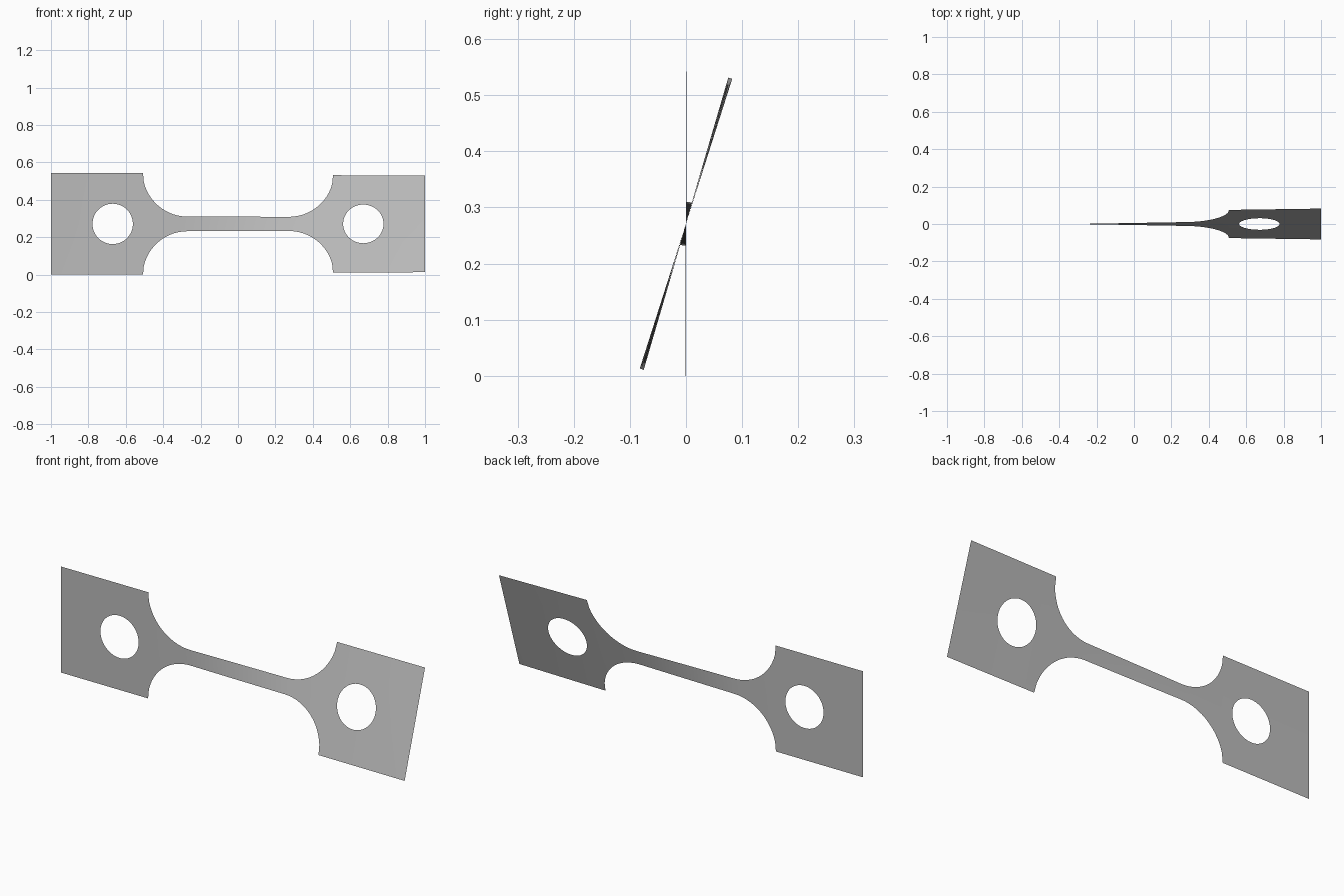
import bpy, bmesh
from math import sin, cos, pi, radians, sqrt, asin

if "Cube" in bpy.data.objects:
    bpy.data.objects.remove(bpy.data.objects["Cube"])

MID = 0.271                      # height of the long axis
HEAD, NECK = 0.271, 0.039        # half heights
FILLET_X, CORNER_X, R = 0.27, 0.508, 0.24
HOLE_X, HOLE_R = 0.67, 0.108
TWIST = [(-1, 0), (-0.5, 0.15), (-0.28, 0.8), (0.28, 15.3), (0.5, 16.1), (1, 17.7)]


def half_height(x):
    """Outline: slim neck, round fillet, square head."""
    x = abs(x)
    if x <= FILLET_X:
        return NECK
    if x >= CORNER_X:
        return HEAD
    return min(HEAD, NECK + R - sqrt(R * R - (x - FILLET_X) ** 2))


def hole_height(x):
    return sqrt(max(0, HOLE_R ** 2 - (abs(x) - HOLE_X) ** 2))


def twist(x):
    """Twist about the long axis, mostly taken up by the neck."""
    for (x0, a0), (x1, a1) in zip(TWIST, TWIST[1:]):
        if x <= x1:
            return radians(a0 + (a1 - a0) * (x - x0) / (x1 - x0))
    return radians(TWIST[-1][1])


# Stations along one half, mirrored to the other
half = [FILLET_X * i / 8 for i in range(1, 9)]
sweep = asin((CORNER_X - FILLET_X) / R)
half += [FILLET_X + R * sin(sweep * i / 14) for i in range(1, 15)]
half += [HOLE_X - HOLE_R * cos(pi * i / 24) for i in range(25)]
half += [0.88, 1.0]
stations = [-x for x in reversed(half)] + [0.0] + half

# Twisted sheet: a strip above and a strip below the axis, split by the holes
bm = bmesh.new()


def point(x, h):
    a = twist(x)
    return bm.verts.new((x, h * sin(a), MID + h * cos(a)))


for a, b in zip(stations, stations[1:]):
    for low, high in ((hole_height, half_height),
                      (lambda x: -half_height(x), lambda x: -hole_height(x))):
        bm.faces.new([point(a, low(a)), point(b, low(b)),
                      point(b, high(b)), point(a, high(a))])
bmesh.ops.remove_doubles(bm, verts=bm.verts, dist=0.0001)

mesh = bpy.data.meshes.new("twisted_bar")
bm.to_mesh(mesh)
bm.free()
for poly in mesh.polygons:
    poly.use_smooth = True

# Plain grey metal
metal = bpy.data.materials.new("grey metal")
metal.use_nodes = True
grey = (0.5, 0.5, 0.5, 1)
metal.diffuse_color = grey
metal.node_tree.nodes["Principled BSDF"].inputs["Base Color"].default_value = grey
mesh.materials.append(metal)

bar = bpy.data.objects.new("twisted_bar", mesh)
bpy.context.collection.objects.link(bar)
